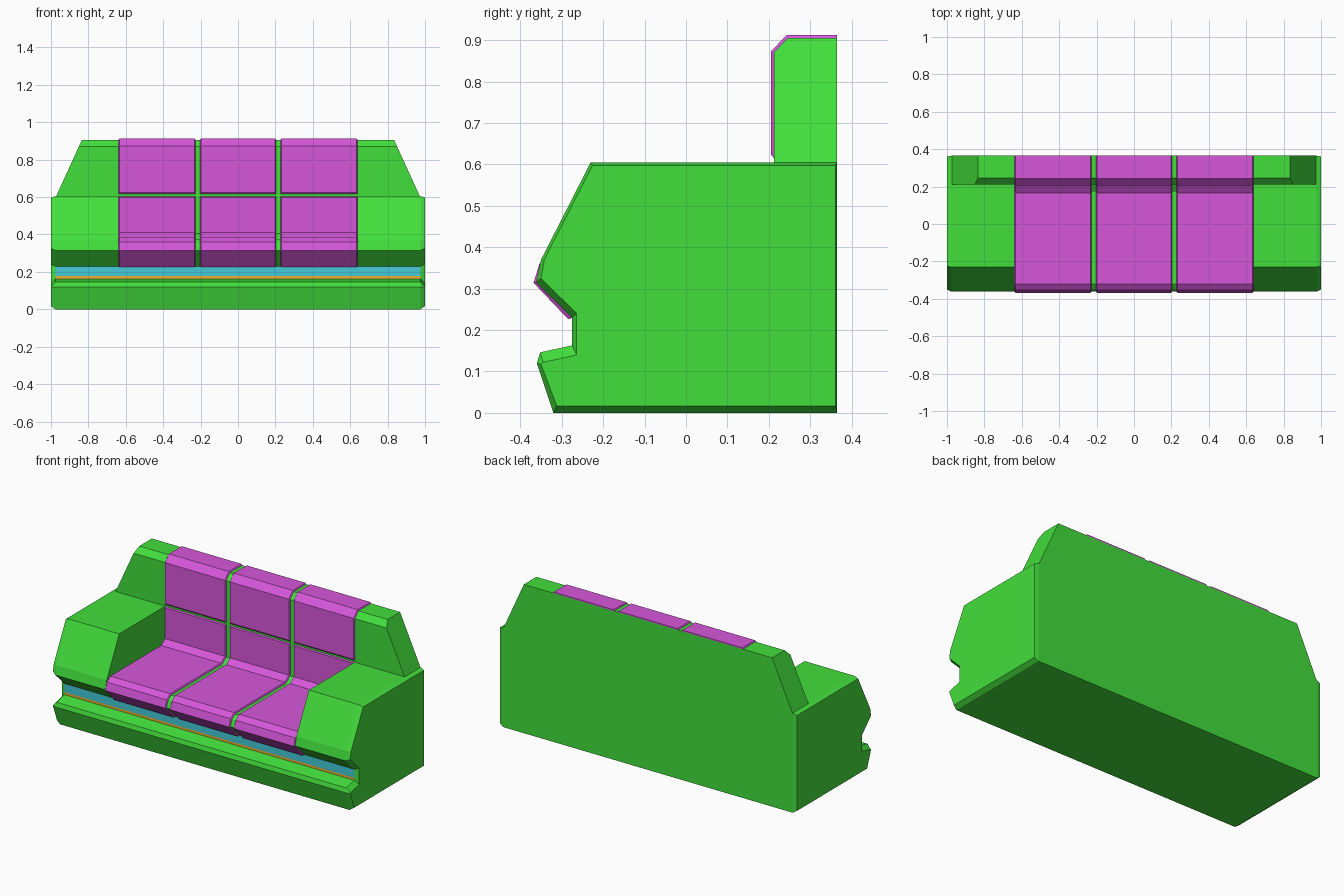
import bpy

cube = bpy.data.objects.get("Cube")
if cube:
    bpy.data.objects.remove(cube, do_unlink=True)


def material(name, color):
    m = bpy.data.materials.new(name)
    m.use_nodes = True
    m.diffuse_color = (*color, 1)
    m.node_tree.nodes["Principled BSDF"].inputs["Base Color"].default_value = (*color, 1)
    return m


green = material("green_frame", (0.055, 0.74, 0.045))
magenta = material("magenta_cushion", (0.67, 0.095, 0.70))
cyan = material("cyan_strip", (0.058, 0.60, 0.70))
yellow = material("yellow_strip", (0.82, 0.45, 0.03))


def loft(name, rings, mats, caps=(True, True), rule=None):
    """Join rings of equal point count with quads; rule picks the material of a segment."""
    n = len(rings[0])
    verts = [p for ring in rings for p in ring]
    faces, slots = [], []
    for r in range(len(rings) - 1):
        for i in range(n):
            j = (i + 1) % n
            faces.append((r * n + i, r * n + j, (r + 1) * n + j, (r + 1) * n + i))
            slots.append(rule(r, i) if rule else 0)
    if caps[0]:
        faces.append(tuple(reversed(range(n))))
    if caps[1]:
        faces.append(tuple((len(rings) - 1) * n + i for i in range(n)))
    mesh = bpy.data.meshes.new(name)
    mesh.from_pydata(verts, [], faces)
    for m in mats:
        mesh.materials.append(m)
    for poly, slot in zip(mesh.polygons, slots):
        poly.material_index = slot
    # rings run towards +x with a counter-clockwise (y, z) outline, so flip outward
    mesh.flip_normals() if rings[0][0][0] > rings[-1][0][0] else None
    mesh.update()
    obj = bpy.data.objects.new(name, mesh)
    bpy.context.collection.objects.link(obj)
    return obj


def ring(x, profile):
    return [(x, y, z) for y, z in profile]


# Side outlines (y, z), counter-clockwise from the bottom front corner
rear = [(-0.32, 0), (0.365, 0), (0.365, 0.605)]
front = [(-0.362, 0.315), (-0.275, 0.23), (-0.275, 0.178), (-0.275, 0.163),
         (-0.352, 0.146), (-0.36, 0.12)]
arm = rear + [(-0.23, 0.605), (-0.35, 0.37)] + front
arm_end = [(-0.312, 0.017), (0.361, 0.017), (0.361, 0.597), (-0.226, 0.597),
           (-0.342, 0.37), (-0.35, 0.325), (-0.264, 0.24), (-0.264, 0.17),
           (-0.264, 0.14), (-0.345, 0.122), (-0.35, 0.117)]
seat = rear + [(0.212, 0.605), (0.212, 0.405), (0.17, 0.376),
               (-0.32, 0.376), (-0.347, 0.355)] + front

INNER, EDGE = 0.638, 0.975


def strip_rule(outline, ring_index):
    """Colour the recessed wall: cyan above, yellow below."""
    top = len(outline) - 5
    return lambda r, i: {top: 1, top + 1: 2}.get(i, 0) if r == ring_index else 0


# Arms with chamfered outer ends, and the seat frame between them
trim = [green, cyan, yellow]
loft("left_arm", [ring(INNER, arm), ring(EDGE, arm), ring(1, arm_end)],
     trim, rule=strip_rule(arm, 0))
loft("right_arm", [ring(-1, arm_end), ring(-EDGE, arm), ring(-INNER, arm)],
     trim, rule=strip_rule(arm, 1))
loft("seat_frame", [ring(-INNER, seat), ring(INNER, seat)],
     trim, caps=(False, False), rule=strip_rule(seat, 0))

# Backrest with sloping ends and a bevelled front top edge
back = [(0.365, 0.605), (0.365, 0.905), (0.245, 0.905), (0.212, 0.87), (0.212, 0.605)]


def back_ring(side):
    return [(side * (0.972 - (z - 0.605) * 0.457), y, z) for y, z in back]


loft("backrest", [back_ring(-1), back_ring(1)], [green])

# Thin cushion panels: outer path is narrower than the base path, giving a chamfered rim
seat_outer = [(-0.284, 0.226), (-0.368, 0.314), (-0.354, 0.36), (-0.32, 0.384),
              (0.167, 0.384), (0.205, 0.411), (0.205, 0.599)]
seat_base = [(-0.274, 0.23), (-0.36, 0.315), (-0.346, 0.354), (-0.318, 0.375),
             (0.17, 0.375), (0.213, 0.404), (0.213, 0.605)]
back_outer = [(0.205, 0.624), (0.205, 0.873), (0.243, 0.912), (0.365, 0.912)]
back_base = [(0.213, 0.614), (0.213, 0.869), (0.246, 0.904), (0.365, 0.904)]


def panel(name, x0, x1, outer, base):
    rim = 0.006
    n = len(outer)
    verts = (ring(x0, base) + ring(x0 + rim, outer)
             + ring(x1 - rim, outer) + ring(x1, base))
    faces = [(k * n + i, (k + 1) * n + i, (k + 1) * n + i + 1, k * n + i + 1)
             for k in range(3) for i in range(n - 1)]
    faces += [(0, 3 * n, 2 * n, n), (n - 1, 2 * n - 1, 3 * n - 1, 4 * n - 1)]
    mesh = bpy.data.meshes.new(name)
    mesh.from_pydata(verts, [], faces)
    mesh.materials.append(magenta)
    mesh.update()
    bpy.context.collection.objects.link(bpy.data.objects.new(name, mesh))


for label, x0, x1 in (("right", -0.64, -0.226), ("middle", -0.204, 0.204),
                      ("left", 0.226, 0.64)):
    panel(label + "_seat_cushion", x0, x1, seat_outer, seat_base)
    panel(label + "_back_cushion", x0, x1, back_outer, back_base)
